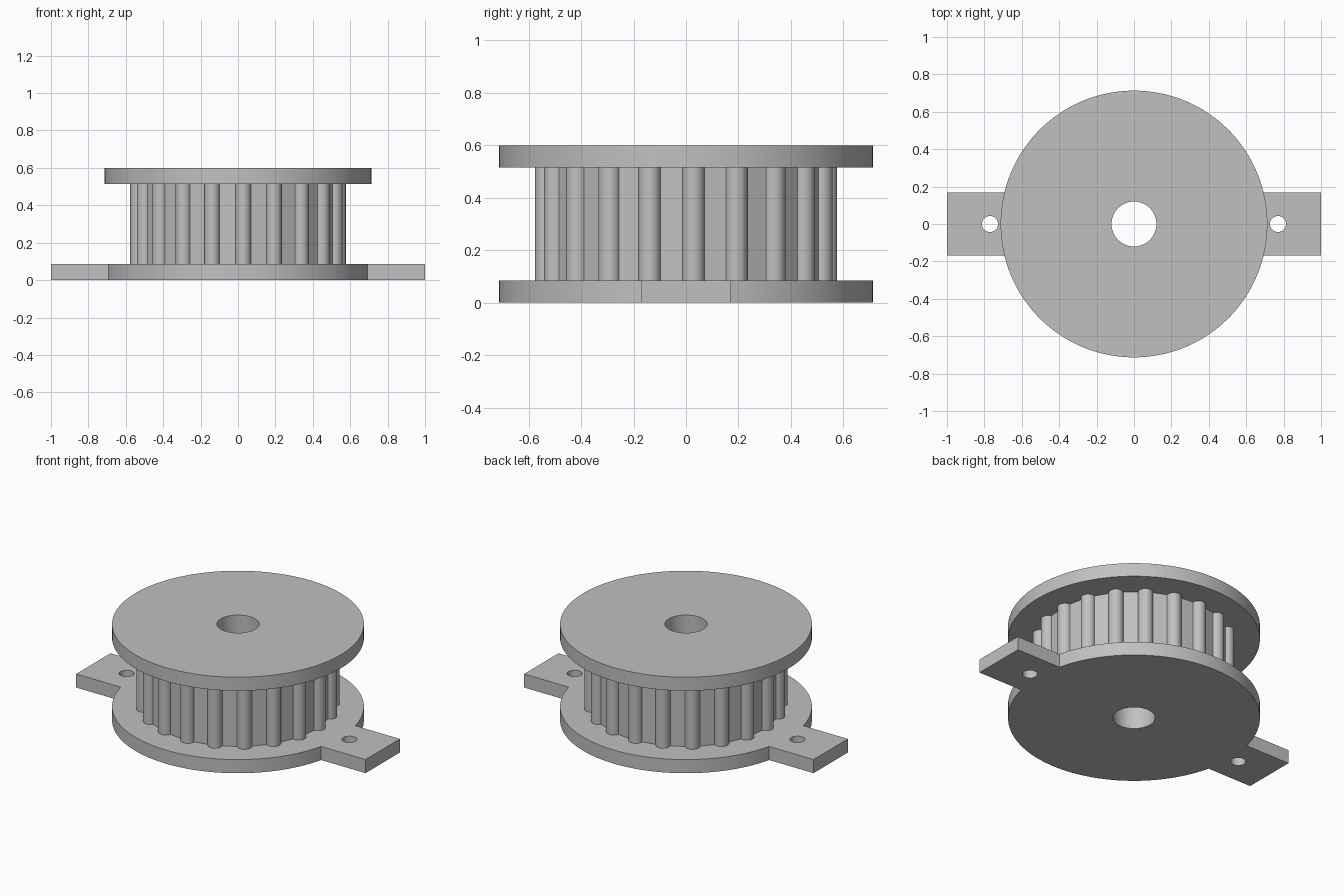
import bpy, bmesh, math

if "Cube" in bpy.data.objects:
    bpy.data.objects.remove(bpy.data.objects["Cube"])

R_FLANGE, R_BORE, R_DRUM = 0.713, 0.12, 0.535
TEETH, R_TOOTH = 20, 0.042
T, H = 0.085, 0.60              # flange thickness, total height
TAB_HALF = 0.169                # half width of the mounting tabs

grey = bpy.data.materials.new("light grey")
grey.diffuse_color = (0.53, 0.53, 0.53, 1)
grey.use_nodes = True
grey.node_tree.nodes["Principled BSDF"].inputs["Base Color"].default_value = grey.diffuse_color


def arc(cx, cy, r, a0, a1, n):
    """n + 1 points along an arc, angles in radians"""
    return [(cx + r * math.cos(a0 + (a1 - a0) * i / n),
             cy + r * math.sin(a0 + (a1 - a0) * i / n)) for i in range(n + 1)]


def circle(cx, r, n):
    return arc(cx, 0, r, 0, 2 * math.pi, n)[:-1]


def plate(name, outlines, z0, z1):
    """Extrude a filled outline; further outlines become holes"""
    cu = bpy.data.curves.new(name, 'CURVE')
    cu.dimensions, cu.fill_mode = '2D', 'BOTH'
    cu.extrude = (z1 - z0) / 2
    for pts in outlines:
        sp = cu.splines.new('POLY')
        sp.points.add(len(pts) - 1)
        for p, (x, y) in zip(sp.points, pts):
            p.co = (x, y, 0, 1)
        sp.use_cyclic_u = True
    ob = bpy.data.objects.new(name, cu)
    bpy.context.collection.objects.link(ob)
    bpy.ops.object.select_all(action='DESELECT')
    ob.select_set(True)
    bpy.context.view_layer.objects.active = ob
    bpy.ops.object.convert(target='MESH')
    ob = bpy.context.object
    me = ob.data
    bm = bmesh.new()
    bm.from_mesh(me)
    bmesh.ops.remove_doubles(bm, verts=bm.verts, dist=1e-5)
    bmesh.ops.translate(bm, verts=bm.verts, vec=(0, 0, (z0 + z1) / 2))
    bmesh.ops.recalc_face_normals(bm, faces=bm.faces)
    bm.to_mesh(me)
    bm.free()
    me.materials.clear()
    me.materials.append(grey)
    bpy.ops.object.shade_smooth_by_angle(angle=math.radians(30))
    return ob


bore = circle(0, R_BORE, 64)

# Bottom flange with two drilled mounting tabs
a = math.asin(TAB_HALF / R_FLANGE)
base = arc(0, 0, R_FLANGE, a, math.pi - a, 72)
base += [(-1, TAB_HALF), (-1, -TAB_HALF)]
base += arc(0, 0, R_FLANGE, math.pi + a, 2 * math.pi - a, 72)
base += [(1, -TAB_HALF), (1, TAB_HALF)]
plate("bottom_flange", [base, bore, circle(0.77, 0.043, 32),
                        circle(-0.77, 0.043, 32)], 0, T)

# Toothed drum: rounded teeth joined by short arcs of the drum
drum = []
step = 2 * math.pi / TEETH
half = math.atan2(R_TOOTH, R_DRUM)
for k in range(TEETH):
    t = math.radians(3) + k * step
    drum += arc(R_DRUM * math.cos(t), R_DRUM * math.sin(t), R_TOOTH,
                t - math.pi / 2, t + math.pi / 2, 14)
    drum += arc(0, 0, R_DRUM, t + half, t + step - half, 5)[1:-1]
plate("toothed_drum", [drum, bore], T, H - T)

# Top flange
plate("top_flange", [circle(0, R_FLANGE, 160), bore], H - T, H)
